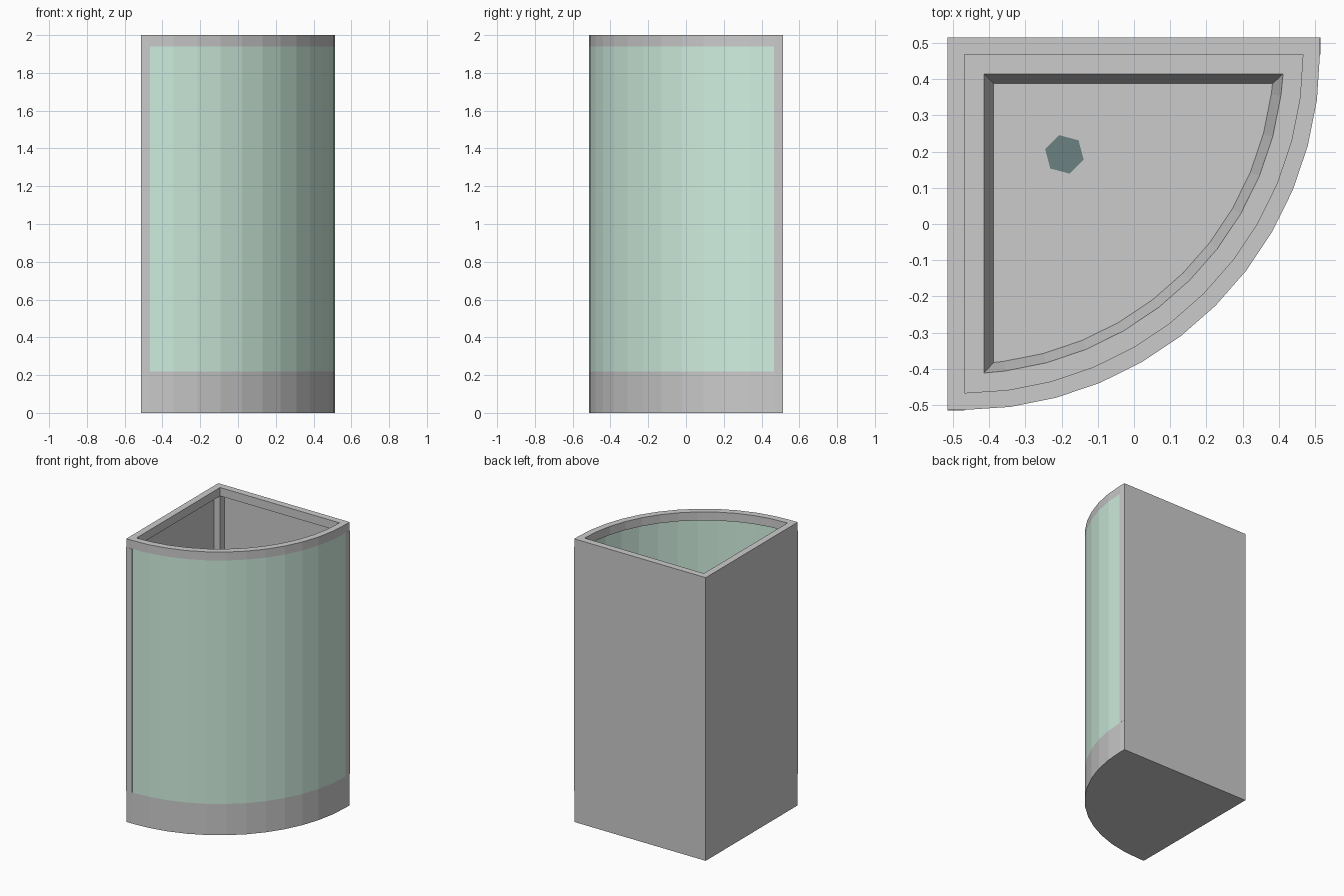
import bpy, bmesh, math
from mathutils import Matrix

if "Cube" in bpy.data.objects:
    bpy.data.objects.remove(bpy.data.objects["Cube"])

H, C, R = 0.514, 0.47, 0.983      # half width, arc centre (-C, C), arc radius
T = 0.047                         # frame thickness
Z_TRAY, Z_HEAD, Z_TOP, Z_FLOOR = 0.22, 1.94, 2.0, 0.11


def profile(d):
    """Quarter-round outline, moved inwards by d."""
    r = R - d
    a0 = math.asin(max(0.0, (C - H + d) / r))
    pts = [(-H + d, H - d), (-H + d, C - r * math.cos(a0))]
    for i in range(13):
        a = min(max(math.radians(7.5 * i), a0), math.pi / 2 - a0)
        pts.append((-C + r * math.sin(a), C - r * math.cos(a)))
    pts.append((-C + r * math.cos(a0), H - d))
    return pts


def finish(name, bm, mat=None, solid=True):
    bmesh.ops.remove_doubles(bm, verts=bm.verts, dist=1e-5)
    if solid:
        bmesh.ops.recalc_face_normals(bm, faces=bm.faces)
    me = bpy.data.meshes.new(name)
    bm.to_mesh(me)
    bm.free()
    ob = bpy.data.objects.new(name, me)
    bpy.context.collection.objects.link(ob)
    if mat:
        me.materials.append(mat)
    return ob


def rings(name, levels, closed):
    """Skin a stack of (inset, z) outlines; cap the ends or close the loop."""
    bm = bmesh.new()
    loops = [[bm.verts.new((x, y, z)) for x, y in profile(d)] for d, z in levels]
    n = len(loops[0])
    pairs = list(zip(loops, loops[1:]))
    if closed:
        pairs.append((loops[-1], loops[0]))
    for a, b in pairs:
        for i in range(n):
            j = (i + 1) % n
            bm.faces.new((a[i], a[j], b[j], b[i]))
    if not closed:
        bm.faces.new(loops[0])
        bm.faces.new(loops[-1])
    return finish(name, bm)


def sheet(name, path, mat=None):
    """Upright sheet along a plan path."""
    bm = bmesh.new()
    cols = [[bm.verts.new((x, y, z)) for z in (Z_TRAY, Z_HEAD)] for x, y in path]
    for a, b in zip(cols, cols[1:]):
        bm.faces.new((a[0], b[0], b[1], a[1]))
    return finish(name, bm, mat, solid=False)


def material(name, rgb):
    m = bpy.data.materials.new(name)
    m.diffuse_color = (*rgb, 1)
    m.use_nodes = True
    m.node_tree.nodes["Principled BSDF"].inputs["Base Color"].default_value = m.diffuse_color
    return m


glass = material("glass", (0.64, 0.87, 0.75))
dark = material("drain", (0.15, 0.22, 0.22))

# Tray with sunken basin, and the header frame
rings("tray", [(0, 0), (0, Z_TRAY), (0.1, Z_TRAY), (0.127, Z_FLOOR)], False)
rings("header_frame", [(0, Z_HEAD), (0, Z_TOP), (T, Z_TOP), (T, Z_HEAD)], True)

# Corner posts
k = H - T / 2
for name, x, y in (("back_post", -k, k), ("front_post", -k, -k), ("right_post", k, k)):
    bm = bmesh.new()
    h = Z_HEAD - Z_TRAY
    bmesh.ops.create_cube(bm, size=1, matrix=Matrix.Translation((x, y, Z_TRAY + h / 2))
                          @ Matrix.Diagonal((T, T, h, 1)))
    finish(name, bm)

# Two back walls and the curved glass
e = H - T
sheet("left_wall", [(-H, e), (-H, -e)])
sheet("back_wall", [(e, H), (-e, H)])
sheet("curved_glass", profile(0)[2:15], glass)

# Six-sided drain cover
bm = bmesh.new()
bmesh.ops.create_cone(bm, cap_ends=True, segments=6, radius1=0.055, radius2=0.055, depth=0.004,
                      matrix=Matrix.Translation((-0.192, 0.192, Z_FLOOR))
                      @ Matrix.Rotation(math.radians(15), 4, 'Z'))
finish("drain", bm, dark)
